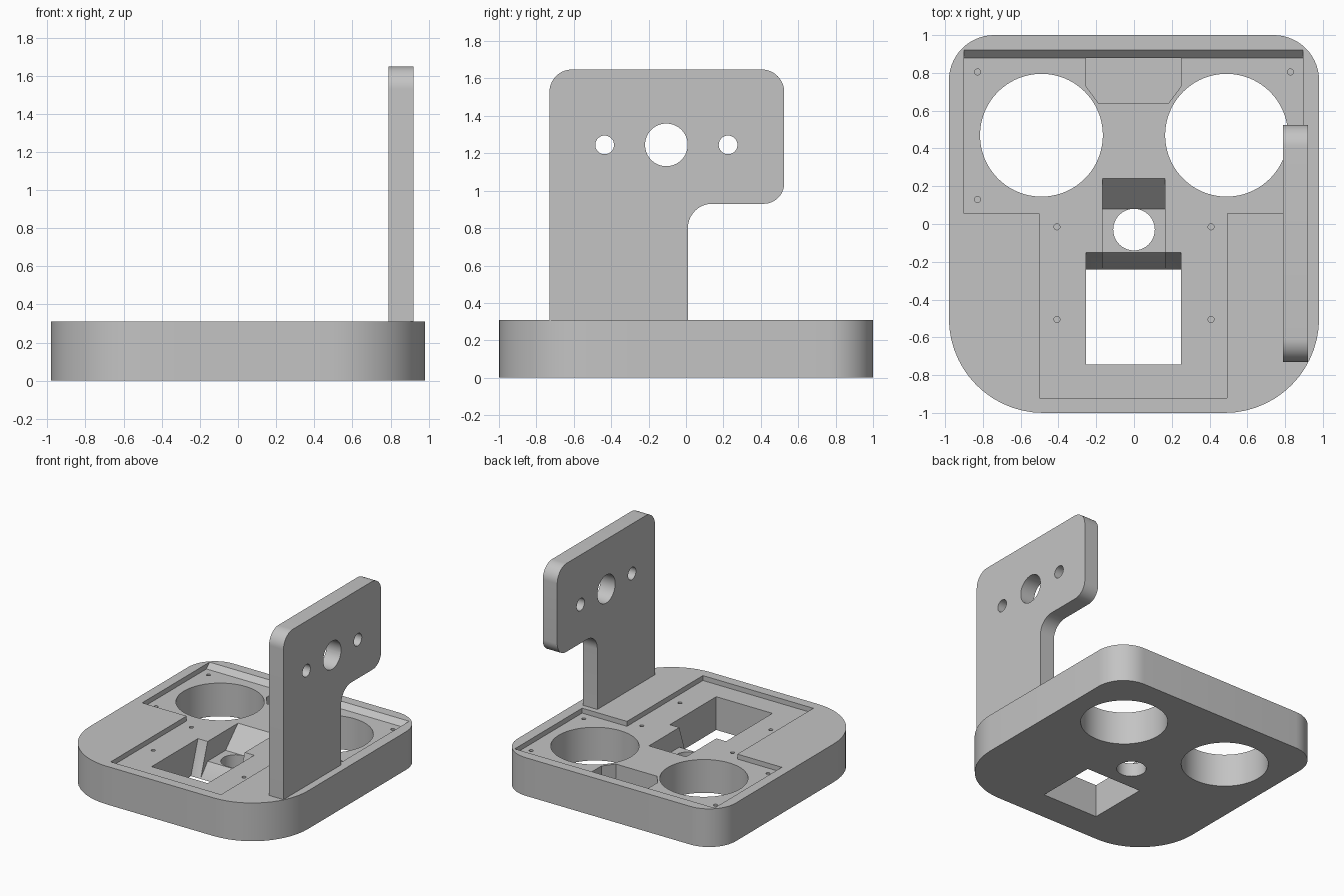
import bpy, bmesh, math
from mathutils import Vector

cube = bpy.data.objects.get("Cube")
if cube:
    bpy.data.objects.remove(cube, do_unlink=True)

grey = bpy.data.materials.new("plain grey")
grey.use_nodes = True
colour = (0.55, 0.55, 0.55, 1)
grey.diffuse_color = colour
grey.node_tree.nodes["Principled BSDF"].inputs["Base Color"].default_value = colour


def rounded(corners, steps=14):
    """Outline from (u, v, radius) right-angled corners."""
    out = []
    for i, (u, v, r) in enumerate(corners):
        p = Vector((u, v))
        if r == 0:
            out.append(p)
            continue
        d1 = (Vector(corners[i - 1][:2]) - p).normalized()
        d2 = (Vector(corners[(i + 1) % len(corners)][:2]) - p).normalized()
        for k in range(steps + 1):
            t = math.pi / 2 * k / steps
            out.append(p + r * (d1 * (1 - math.sin(t)) + d2 * (1 - math.cos(t))))
    return out


def circle(u, v, r, n=64):
    return [(u + r * math.cos(2 * math.pi * k / n),
             v + r * math.sin(2 * math.pi * k / n)) for k in range(n)]


def rect(u0, u1, v0, v1):
    return [(u0, v0), (u1, v0), (u1, v1), (u0, v1)]


def prism(name, outline, lo, hi, axis="z"):
    """Extrude an xy outline along z, or a yz outline along x."""
    bm = bmesh.new()
    place = (lambda p, h: (p[0], p[1], h)) if axis == "z" else (lambda p, h: (h, p[0], p[1]))
    bottom = [bm.verts.new(place(p, lo)) for p in outline]
    top = [bm.verts.new(place(p, hi)) for p in outline]
    bm.faces.new(bottom)
    bm.faces.new(top)
    n = len(outline)
    for i in range(n):
        j = (i + 1) % n
        bm.faces.new((bottom[i], bottom[j], top[j], top[i]))
    bmesh.ops.recalc_face_normals(bm, faces=bm.faces)
    mesh = bpy.data.meshes.new(name)
    bm.to_mesh(mesh)
    bm.free()
    mesh.materials.append(grey)
    obj = bpy.data.objects.new(name, mesh)
    bpy.context.collection.objects.link(obj)
    return obj


def activate(obj):
    bpy.ops.object.select_all(action="DESELECT")
    obj.select_set(True)
    bpy.context.view_layer.objects.active = obj


def cut(obj, outline, lo, hi, axis="z"):
    cutter = prism("cutter", outline, lo, hi, axis)
    cutter.hide_render = True
    mod = obj.modifiers.new("cut", "BOOLEAN")
    mod.operation, mod.solver, mod.object = "DIFFERENCE", "EXACT", cutter
    activate(obj)
    bpy.ops.object.modifier_apply(modifier=mod.name)
    bpy.data.objects.remove(cutter, do_unlink=True)


TOP, FLOOR, OVER = 0.31, 0.27, 0.4

# Base block with large front corners and smaller back corners
base = prism("base", rounded([(-0.98, -1, 0.5), (0.98, -1, 0.5),
                              (0.98, 1, 0.24), (-0.98, 1, 0.24)]), 0, TOP)

# Shallow T-shaped recess, its back wall sloped
cut(base, [(0.055, FLOOR), (0.88, FLOOR), (1.01, OVER), (0.055, OVER)], -0.9, 0.895, "x")
cut(base, rect(-0.5, 0.492, -0.92, 0.1), FLOOR, OVER)

# Two large round openings
for side in (-1, 1):
    cut(base, circle(side * 0.49, 0.47, 0.325, 96), -0.1, OVER)

# Deeper slot at the back
cut(base, [(-0.255, 0.88), (-0.255, 0.73), (-0.188, 0.64),
           (0.183, 0.64), (0.25, 0.73), (0.25, 0.88)], 0.15, 0.29)

# Square opening with a sloped back wall
cut(base, [(-0.745, -0.1), (-0.24, -0.1), (-0.24, 0), (-0.15, FLOOR),
           (-0.15, OVER), (-0.745, OVER)], -0.255, 0.25, "x")

# Central channel with sloped ends and a round hole in its floor
cut(base, [(-0.4, 0.003), (-0.24, 0.003), (-0.15, 0.11), (0.08, 0.11),
           (0.24, FLOOR), (0.24, OVER), (-0.4, OVER)], -0.168, 0.165, "x")
cut(base, circle(0, -0.03, 0.11), -0.1, 0.2)

# Small blind screw holes
for side in (-1, 1):
    for x, y in ((0.828, 0.805), (0.828, 0.13), (0.408, -0.015), (0.408, -0.505)):
        cut(base, circle(side * x, y, 0.016, 20), 0.15, 0.29)

# Upright bracket with an overhanging head and three holes
bracket = prism("bracket", rounded([(-0.73, TOP, 0), (0.01, TOP, 0), (0.01, 0.93, 0.13),
                                    (0.525, 0.93, 0.11), (0.525, 1.648, 0.12),
                                    (-0.73, 1.648, 0.12)]), 0.79, 0.92, "x")
for y, r in ((-0.105, 0.114), (-0.435, 0.05), (0.225, 0.05)):
    cut(bracket, circle(y, 1.245, r), 0.7, 1.0, "x")

for obj in (base, bracket):
    activate(obj)
    bpy.ops.object.shade_smooth_by_angle(angle=math.radians(25))
